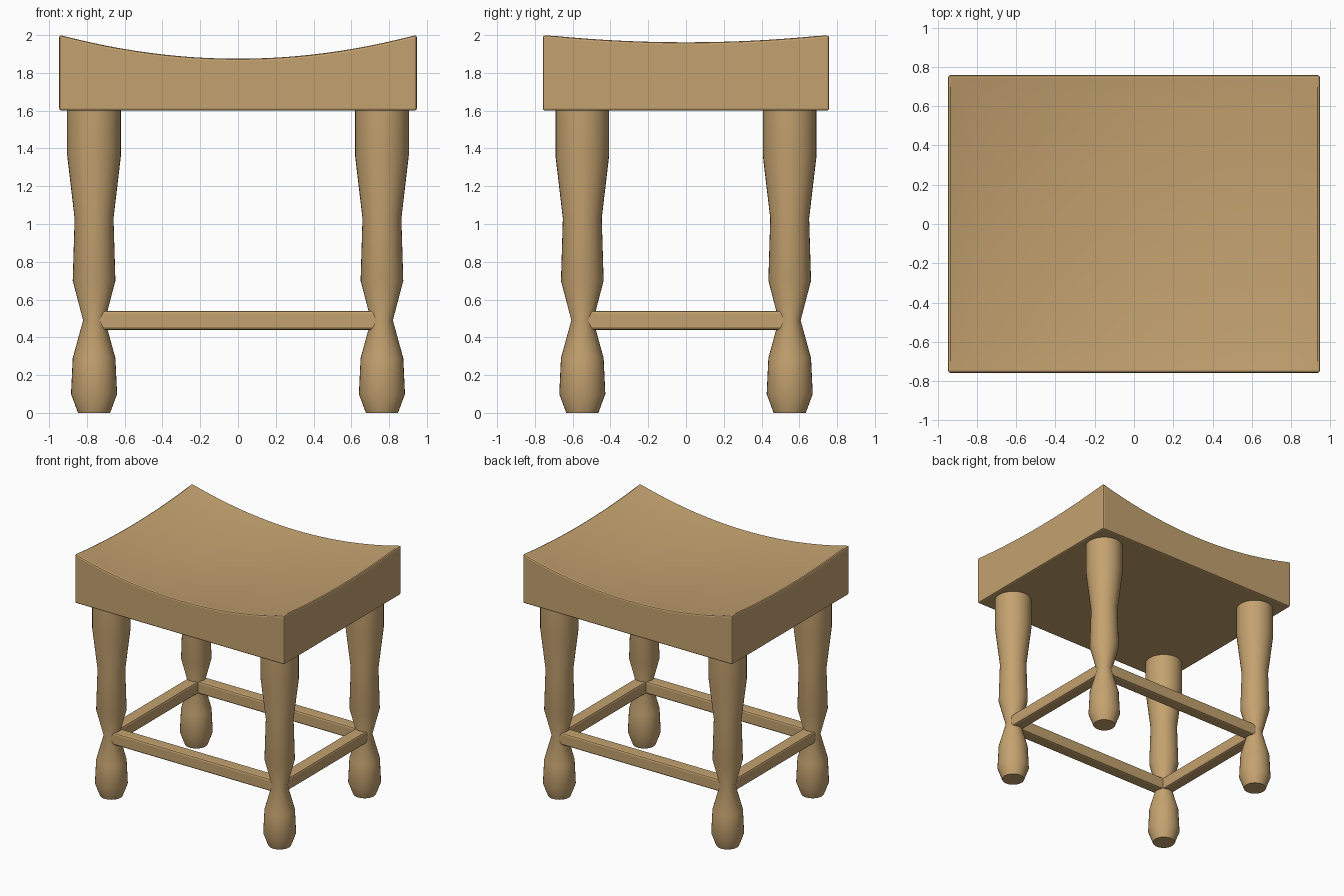
import bpy
import bmesh
import math
from mathutils import Matrix

if "Cube" in bpy.data.objects:
    bpy.data.objects.remove(bpy.data.objects["Cube"], do_unlink=True)

wood = bpy.data.materials.new("light_oak")
wood.use_nodes = True
OAK = (0.55, 0.36, 0.16, 1)
wood.diffuse_color = OAK
wood.node_tree.nodes["Principled BSDF"].inputs["Base Color"].default_value = OAK

HALF_X, HALF_Y = 0.947, 0.758      # seat half sizes
LEG_X, LEG_Y = 0.762, 0.549        # leg centres
SEAT_Z, RAIL_Z, RAIL = 1.6, 0.49, 0.1


def finish(name, bm, angle):
    bmesh.ops.recalc_face_normals(bm, faces=bm.faces)
    mesh = bpy.data.meshes.new(name)
    bm.to_mesh(mesh)
    bm.free()
    mesh.materials.append(wood)
    obj = bpy.data.objects.new(name, mesh)
    bpy.context.collection.objects.link(obj)
    bpy.ops.object.select_all(action="DESELECT")
    obj.select_set(True)
    bpy.context.view_layer.objects.active = obj
    bpy.ops.object.shade_smooth_by_angle(angle=math.radians(angle))
    return obj


def round_edges(bm, width):
    sharp = [e for e in bm.edges if e.calc_face_angle(0) > math.radians(50)]
    bmesh.ops.bevel(bm, geom=sharp, offset=width, segments=2, profile=0.5,
                    affect="EDGES")


def box(size, centre):
    bm = bmesh.new()
    matrix = Matrix.Translation(centre) @ Matrix.Diagonal((*size, 1))
    bmesh.ops.create_cube(bm, size=1, matrix=matrix)
    return bm


# Seat: block with a top dished along both axes
bm = box((2 * HALF_X, 2 * HALF_Y, 1), (0, 0, 0.5))
bmesh.ops.subdivide_edges(bm, edges=bm.edges[:], cuts=23, use_grid_fill=True)
for v in bm.verts:
    top = 1.835 + 0.127 * (v.co.x / HALF_X) ** 2 + 0.04 * (v.co.y / HALF_Y) ** 2
    v.co.z = SEAT_Z + v.co.z * (top - SEAT_Z)
round_edges(bm, 0.012)
finish("seat", bm, 15)

# Turned leg: radius and height pairs, spun around the axis
PROFILE = [(0, 0), (0.085, 0), (0.122, 0.1), (0.113, 0.29), (0.058, RAIL_Z),
           (0.113, 0.7), (0.103, 1.03), (0.142, 1.36), (0.142, 1.62), (0, 1.62)]


def leg(name, x, y):
    bm = bmesh.new()
    verts = [bm.verts.new((r, 0, z)) for r, z in PROFILE]
    edges = [bm.edges.new(pair) for pair in zip(verts, verts[1:])]
    bmesh.ops.spin(bm, geom=verts + edges, cent=(0, 0, 0), axis=(0, 0, 1),
                   angle=math.tau, steps=32)
    bmesh.ops.remove_doubles(bm, verts=bm.verts, dist=0.0005)
    finish(name, bm, 30).location = (x, y, 0)


for depth, sy in (("front", -1), ("back", 1)):
    for side, sx in (("right", -1), ("left", 1)):
        leg(f"{depth}_{side}_leg", sx * LEG_X, sy * LEG_Y)

# Stretcher rails joining the legs at their narrow waists
RAILS = [("front", (2 * LEG_X, RAIL, RAIL), (0, -LEG_Y, RAIL_Z)),
         ("back", (2 * LEG_X, RAIL, RAIL), (0, LEG_Y, RAIL_Z)),
         ("right", (RAIL, 2 * LEG_Y, RAIL), (-LEG_X, 0, RAIL_Z)),
         ("left", (RAIL, 2 * LEG_Y, RAIL), (LEG_X, 0, RAIL_Z))]
for side, size, centre in RAILS:
    bm = box(size, centre)
    round_edges(bm, 0.014)
    finish(f"{side}_stretcher", bm, 15)
